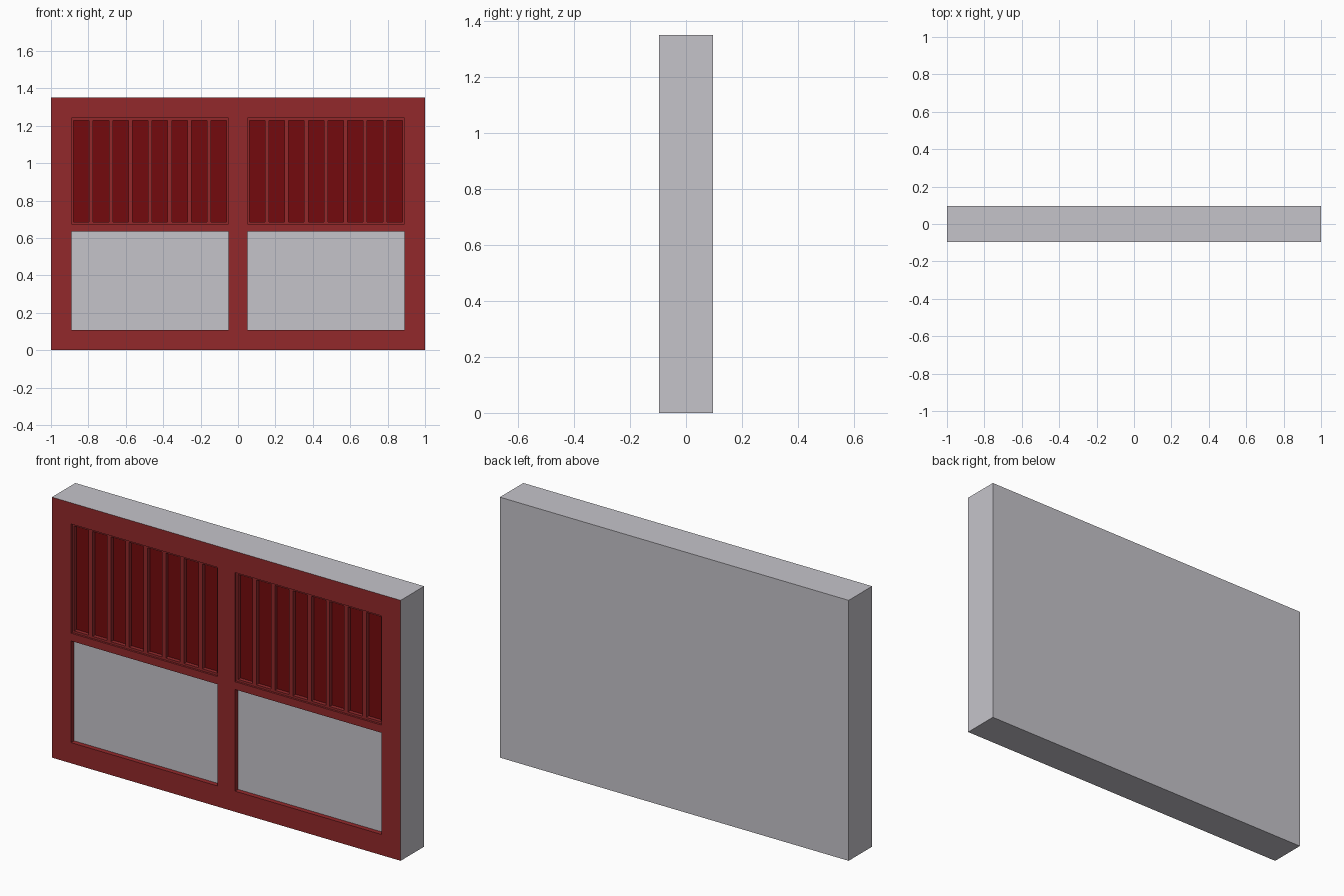
import bpy
import bmesh

if "Cube" in bpy.data.objects:
    bpy.data.objects.remove(bpy.data.objects["Cube"])


def material(name, rgb):
    mat = bpy.data.materials.new(name)
    mat.use_nodes = True
    colour = (*rgb, 1)
    mat.diffuse_color = colour
    bsdf = next(n for n in mat.node_tree.nodes if n.type == "BSDF_PRINCIPLED")
    bsdf.inputs["Base Color"].default_value = colour
    return mat


GREY = material("pale grey", (0.56, 0.55, 0.59))
RED = material("brick red", (0.29, 0.022, 0.024))
DARK = material("dark red", (0.175, 0.003, 0.004))

HALF_W, HEIGHT, HALF_D = 1.0, 1.35, 0.096
IN_X, OUT_X = 0.05, 0.89            # opening edges either side of the centre post
LOW_Z, LOW_TOP = 0.107, 0.634       # lower openings
UP_Z, UP_TOP = 0.674, 1.24          # upper openings
LATTICE_DEPTH, SLOT_DEPTH, PANEL_DEPTH = 0.01, 0.03, 0.025


def finish(bm, name, mats):
    bmesh.ops.recalc_face_normals(bm, faces=bm.faces)
    mesh = bpy.data.meshes.new(name)
    bm.to_mesh(mesh)
    bm.free()
    for mat in mats:
        mesh.materials.append(mat)
    obj = bpy.data.objects.new(name, mesh)
    bpy.context.collection.objects.link(obj)
    return obj


def add_box(bm, x0, x1, y0, y1, z0, z1):
    verts = bmesh.ops.create_cube(bm, size=1)["verts"]
    bmesh.ops.scale(bm, verts=verts, vec=(x1 - x0, y1 - y0, z1 - z0))
    bmesh.ops.translate(bm, verts=verts,
                        vec=((x0 + x1) / 2, (y0 + y1) / 2, (z0 + z1) / 2))


# Wall panel: red gridded front, with openings sunk into it
bm = bmesh.new()
xs = [-HALF_W, -OUT_X, -IN_X, IN_X, OUT_X, HALF_W]
zs = [0, LOW_Z, LOW_TOP, UP_Z, UP_TOP, HEIGHT]
grid = [[bm.verts.new((x, -HALF_D, z)) for z in zs] for x in xs]
cells = {}
for i in range(len(xs) - 1):
    for j in range(len(zs) - 1):
        cells[i, j] = bm.faces.new((grid[i][j], grid[i + 1][j],
                                    grid[i + 1][j + 1], grid[i][j + 1]))
        cells[i, j].material_index = 1

# Grey sides and back
rim = [e for e in bm.edges if e.is_boundary]
sides = bmesh.ops.extrude_edge_only(bm, edges=rim)["geom"]
back_verts = [g for g in sides if isinstance(g, bmesh.types.BMVert)]
bmesh.ops.translate(bm, verts=back_verts, vec=(0, 2 * HALF_D, 0))
back_edges = [g for g in sides if isinstance(g, bmesh.types.BMEdge)]
back = bmesh.ops.contextual_create(bm, geom=back_edges)["faces"]
for face in back + [g for g in sides if isinstance(g, bmesh.types.BMFace)]:
    face.material_index = 0
bmesh.ops.recalc_face_normals(bm, faces=bm.faces)

# Sunk floors: plain grey below, dark red behind the slats above
for row, depth, colour in ((1, PANEL_DEPTH, 0), (3, SLOT_DEPTH, 2)):
    floors = [cells[1, row], cells[3, row]]
    ring = bmesh.ops.inset_individual(bm, faces=floors, thickness=0, depth=-depth)
    for face in ring["faces"]:
        face.material_index = 1
    for face in floors:
        face.material_index = colour
finish(bm, "wall_panel", (GREY, RED, DARK))

# Upright slatted lattices set in the upper openings
SLOTS, EDGE = 8, 0.011
pitch = (OUT_X - IN_X) / SLOTS
front, rear = -HALF_D + LATTICE_DEPTH, -HALF_D + SLOT_DEPTH
for name, left in (("left_lattice", IN_X), ("right_lattice", -OUT_X)):
    bm = bmesh.new()
    right = left + SLOTS * pitch
    for k in range(SLOTS + 1):
        x = left + k * pitch
        add_box(bm, max(x - EDGE, left), min(x + EDGE, right),
                front, rear, UP_Z + EDGE, UP_TOP - EDGE)
    for z in (UP_Z, UP_TOP - EDGE):
        add_box(bm, left, right, front, rear, z, z + EDGE)
    finish(bm, name, (RED,))
